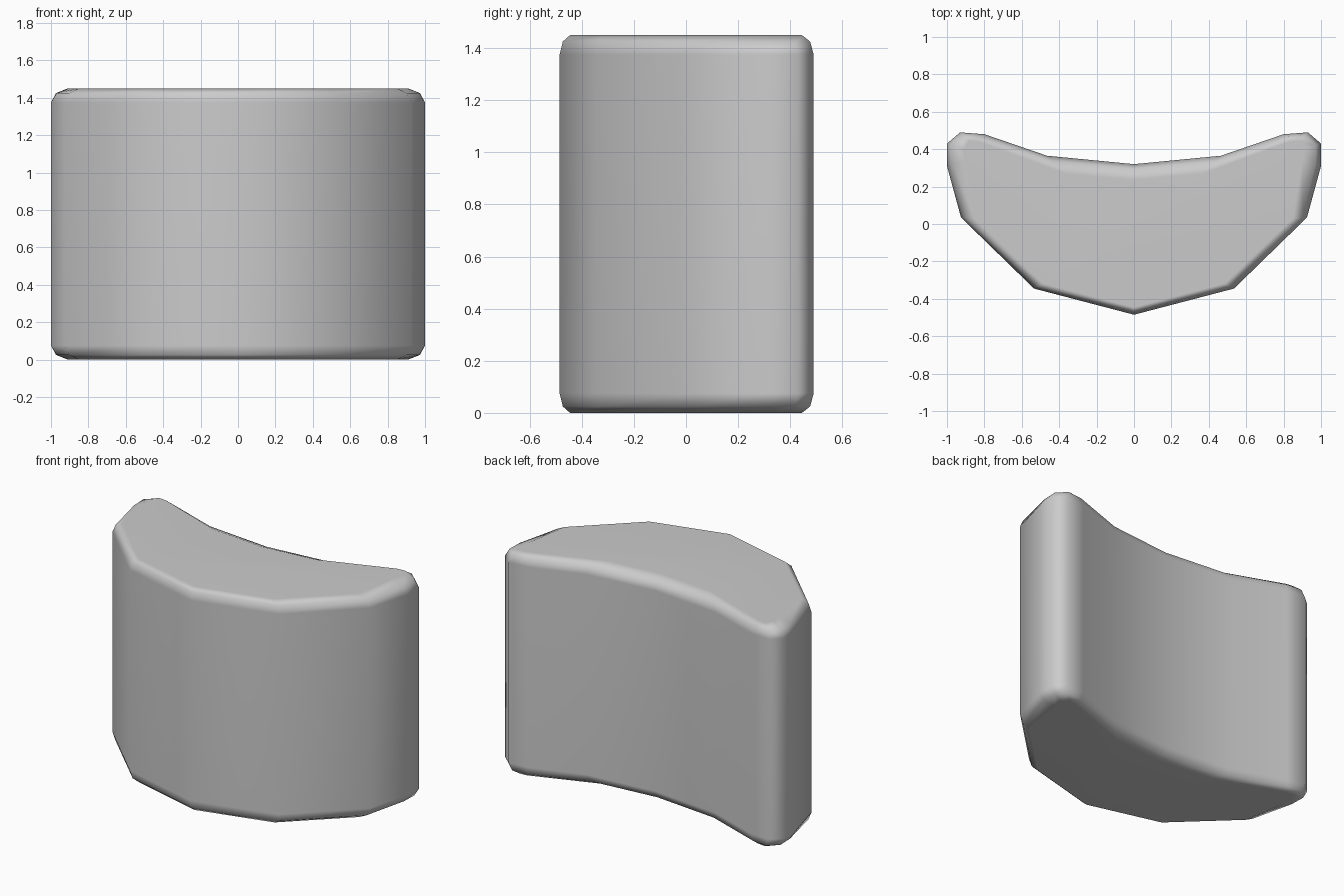
import bpy, bmesh

if "Cube" in bpy.data.objects:
    bpy.data.objects.remove(bpy.data.objects["Cube"])

HEIGHT = 1.45

# Right half of the crescent, front centre to back centre: wall (x, y), cap (x, y)
half = [
    ((0.0, -0.485), (0.0, -0.445)),
    ((0.535, -0.345), (0.485, -0.318)),
    ((0.925, 0.035), (0.85, 0.03)),
    ((1.0, 0.31), (0.90, 0.34)),
    ((1.0, 0.43), (0.91, 0.40)),
    ((0.93, 0.49), (0.88, 0.445)),
    ((0.80, 0.48), (0.83, 0.44)),
    ((0.465, 0.365), (0.365, 0.27)),
    ((0.0, 0.32), (0.0, 0.235)),
]
outline = half + [((-w[0], w[1]), (-c[0], c[1])) for w, c in half[-2:0:-1]]

# Rounded rim: (height from the nearest end, blend from cap to wall)
rim = [(0.0, 0.0), (0.025, 0.70), (0.075, 1.0)]
levels = rim + [(HEIGHT - z, t) for z, t in reversed(rim)]

bm = bmesh.new()
rings = []
for z, t in levels:
    rings.append([bm.verts.new((c[0] + t * (w[0] - c[0]), c[1] + t * (w[1] - c[1]), z))
                  for w, c in outline])

# Walls and rims
n = len(outline)
for low, high in zip(rings, rings[1:]):
    for i in range(n):
        j = (i + 1) % n
        bm.faces.new((low[i], low[j], high[j], high[i]))

# Flat ends
bm.faces.new(rings[0][::-1])
bm.faces.new(rings[-1])
for f in bm.faces:
    f.smooth = True
bmesh.ops.recalc_face_normals(bm, faces=bm.faces[:])

mesh = bpy.data.meshes.new("curved_block")
bm.to_mesh(mesh)
bm.free()
block = bpy.data.objects.new("curved_block", mesh)
bpy.context.collection.objects.link(block)

# Keep the large faces flat-looking while the rims stay smooth
block.modifiers.new("weighted_normals", 'WEIGHTED_NORMAL')
